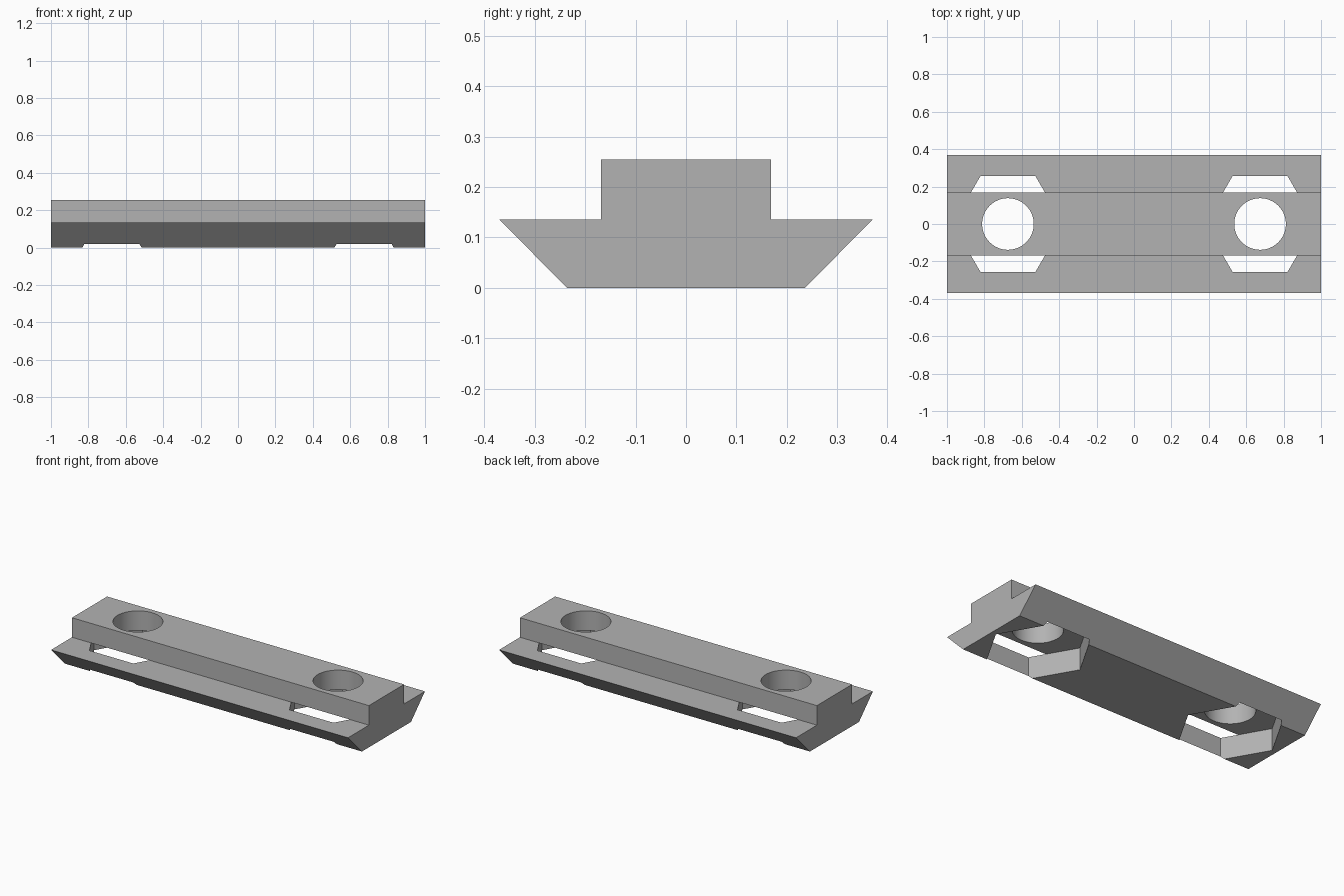
import bpy, math

if "Cube" in bpy.data.objects:
    bpy.data.objects.remove(bpy.data.objects["Cube"], do_unlink=True)

GREY = (0.45, 0.45, 0.45, 1)
LEDGE, TOP = 0.135, 0.254
BOLT_X, BOLT_R, NUT_R = 0.674, 0.138, 0.295

metal = bpy.data.materials.new("plain grey")
metal.use_nodes = True
metal.diffuse_color = GREY
metal.node_tree.nodes["Principled BSDF"].inputs["Base Color"].default_value = GREY


def extruded_bar(name, half_profile, length):
    """Extrude a profile, mirrored in y, along x."""
    ring = half_profile + [(-y, z) for y, z in reversed(half_profile)]
    n = len(ring)
    verts = [(x, y, z) for x in (-length / 2, length / 2) for y, z in ring]
    faces = [list(reversed(range(n))), list(range(n, 2 * n))]
    faces += [(i, (i + 1) % n, n + (i + 1) % n, n + i) for i in range(n)]
    mesh = bpy.data.meshes.new(name)
    mesh.from_pydata(verts, [], faces)
    obj = bpy.data.objects.new(name, mesh)
    bpy.context.collection.objects.link(obj)
    return obj


def cut_prism(target, sides, radius, x, bottom, top):
    """Cut an upright prism, with a corner pointing along x, out of the target."""
    bpy.ops.mesh.primitive_cylinder_add(
        vertices=sides, radius=radius, depth=top - bottom,
        location=(x, 0, (top + bottom) / 2), rotation=(0, 0, math.pi / 2))
    cutter = bpy.context.object
    cutter.name = "cutter"
    bpy.ops.object.transform_apply(location=True, rotation=True, scale=True)
    # Level the cutter's top exactly with the ledge
    for v in cutter.data.vertices:
        v.co.z = top if v.co.z > (top + bottom) / 2 else bottom
    bpy.context.view_layer.objects.active = target
    mod = target.modifiers.new("cut", 'BOOLEAN')
    mod.operation = 'DIFFERENCE'
    mod.solver = 'EXACT'
    mod.object = cutter
    bpy.ops.object.modifier_apply(modifier=mod.name)
    bpy.data.objects.remove(cutter, do_unlink=True)


# Sliding bar with bevelled flanges and a raised rail
bar = extruded_bar("slot_bar", [(0.236, 0), (0.37, LEDGE), (0.169, LEDGE), (0.169, TOP)], 2)
bar.data.materials.append(metal)

# Hexagonal nut pockets from below, with round bolt holes through the rail
for side in (-1, 1):
    cut_prism(bar, 6, NUT_R, side * BOLT_X, -0.1, LEDGE)
    cut_prism(bar, 64, BOLT_R, side * BOLT_X, -0.1, TOP + 0.1)

bpy.ops.object.select_all(action='DESELECT')
bar.select_set(True)
bpy.context.view_layer.objects.active = bar
bpy.ops.object.shade_smooth_by_angle(angle=math.radians(30))
